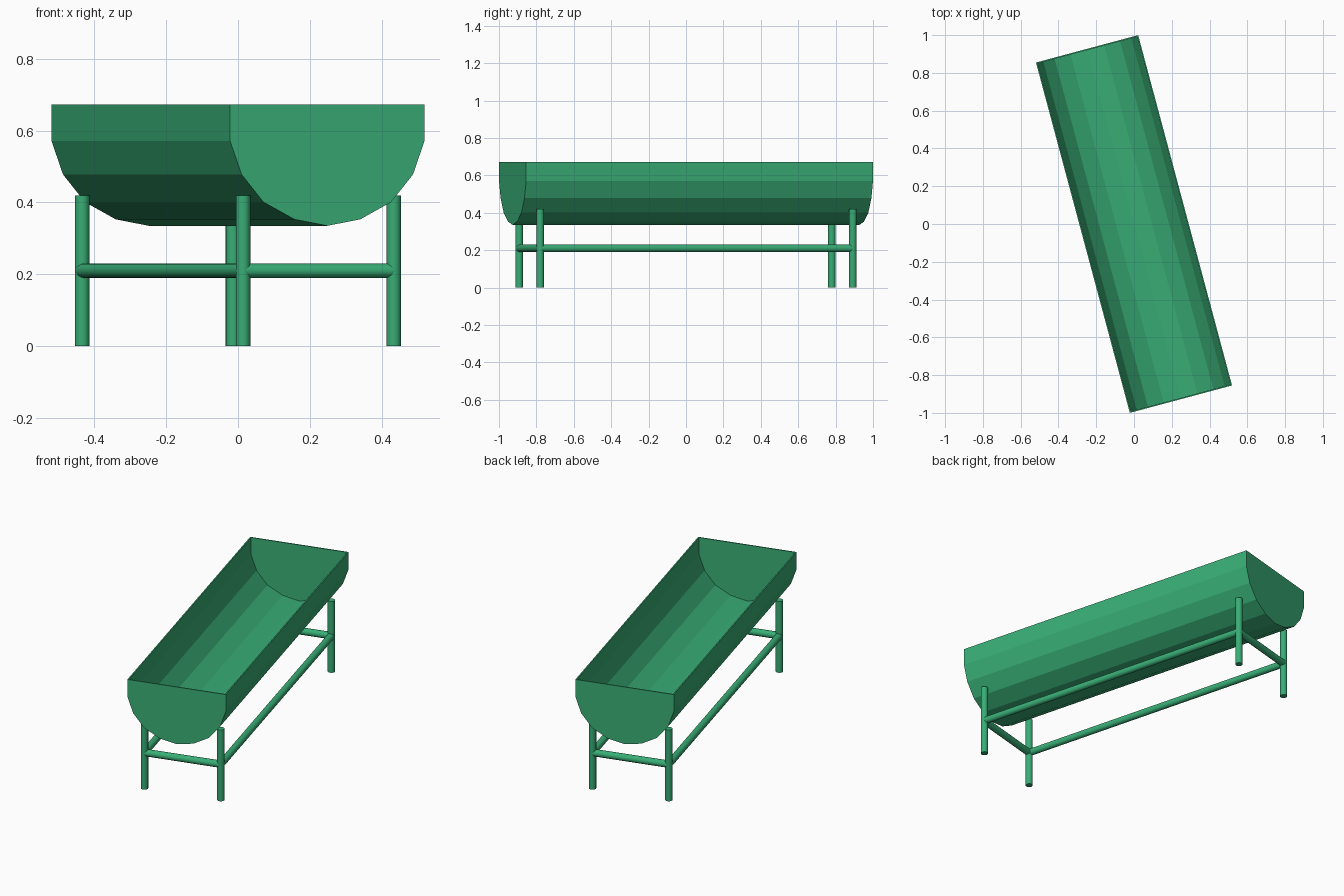
import bpy, bmesh
from math import radians
from mathutils import Vector, Matrix

if "Cube" in bpy.data.objects:
    bpy.data.objects.remove(bpy.data.objects["Cube"])

TURN = Matrix.Rotation(radians(15), 4, 'Z')   # whole model is turned 15 degrees
HALF_LEN = 0.96
LEG_X, LEG_Y = 0.217, 0.865

green = bpy.data.materials.new("green")
green.diffuse_color = (0.04, 0.42, 0.18, 1)
green.use_nodes = True
green.node_tree.nodes["Principled BSDF"].inputs["Base Color"].default_value = green.diffuse_color


def add_object(name, bm):
    mesh = bpy.data.meshes.new(name)
    bmesh.ops.recalc_face_normals(bm, faces=bm.faces)
    bm.to_mesh(mesh)
    bm.free()
    obj = bpy.data.objects.new(name, mesh)
    mesh.materials.append(green)
    bpy.context.collection.objects.link(obj)
    obj.matrix_world = TURN
    return obj


def rod(name, a, b, radius=0.02):
    a, b = Vector(a), Vector(b)
    bm = bmesh.new()
    place = Matrix.Translation((a + b) / 2) @ (b - a).to_track_quat('Z', 'Y').to_matrix().to_4x4()
    bmesh.ops.create_cone(bm, cap_ends=True, segments=16, radius1=radius,
                          radius2=radius, depth=(b - a).length, matrix=place)
    obj = add_object(name, bm)
    bpy.ops.object.select_all(action='DESELECT')
    obj.select_set(True)
    bpy.context.view_layer.objects.active = obj
    bpy.ops.object.shade_smooth_by_angle(angle=radians(35))


# Trough: faceted half-round shell, hollow and open on top
half = [(0.28, 0.672), (0.28, 0.571), (0.247, 0.478), (0.184, 0.401), (0.095, 0.353)]
outer = half + [(0, 0.335)] + [(-x, z) for x, z in reversed(half)]
wall = 0.007
inner = [(x * (1 - wall / 0.28), z if z > 0.67 else z + wall * (0.672 - z) / 0.337)
         for x, z in outer]
bm = bmesh.new()


def section(profile, y):
    return [bm.verts.new((x, y, z)) for x, z in profile]


shells = []
for profile, length in ((outer, HALF_LEN), (inner, HALF_LEN - wall)):
    front, back = section(profile, -length), section(profile, length)
    for i in range(len(profile) - 1):
        bm.faces.new((front[i], front[i + 1], back[i + 1], back[i]))
    bm.faces.new(front)
    bm.faces.new(back)
    shells.append((front[0], back[0], back[-1], front[-1]))
# Rim joining the outer and inner shells
for i in range(4):
    j = (i + 1) % 4
    bm.faces.new((shells[0][i], shells[0][j], shells[1][j], shells[1][i]))
add_object("trough", bm)

# Legs and the rails that tie them together
corners = [(-LEG_X, -LEG_Y), (LEG_X, -LEG_Y), (LEG_X, LEG_Y), (-LEG_X, LEG_Y)]
names = ["front", "right", "back", "left"]
for i, (x, y) in enumerate(corners):
    nx, ny = corners[(i + 1) % 4]
    rod(f"leg_{i + 1}", (x, y, 0), (x, y, 0.42))
    rod(f"{names[i]}_rail", (x, y, 0.21), (nx, ny, 0.21))
